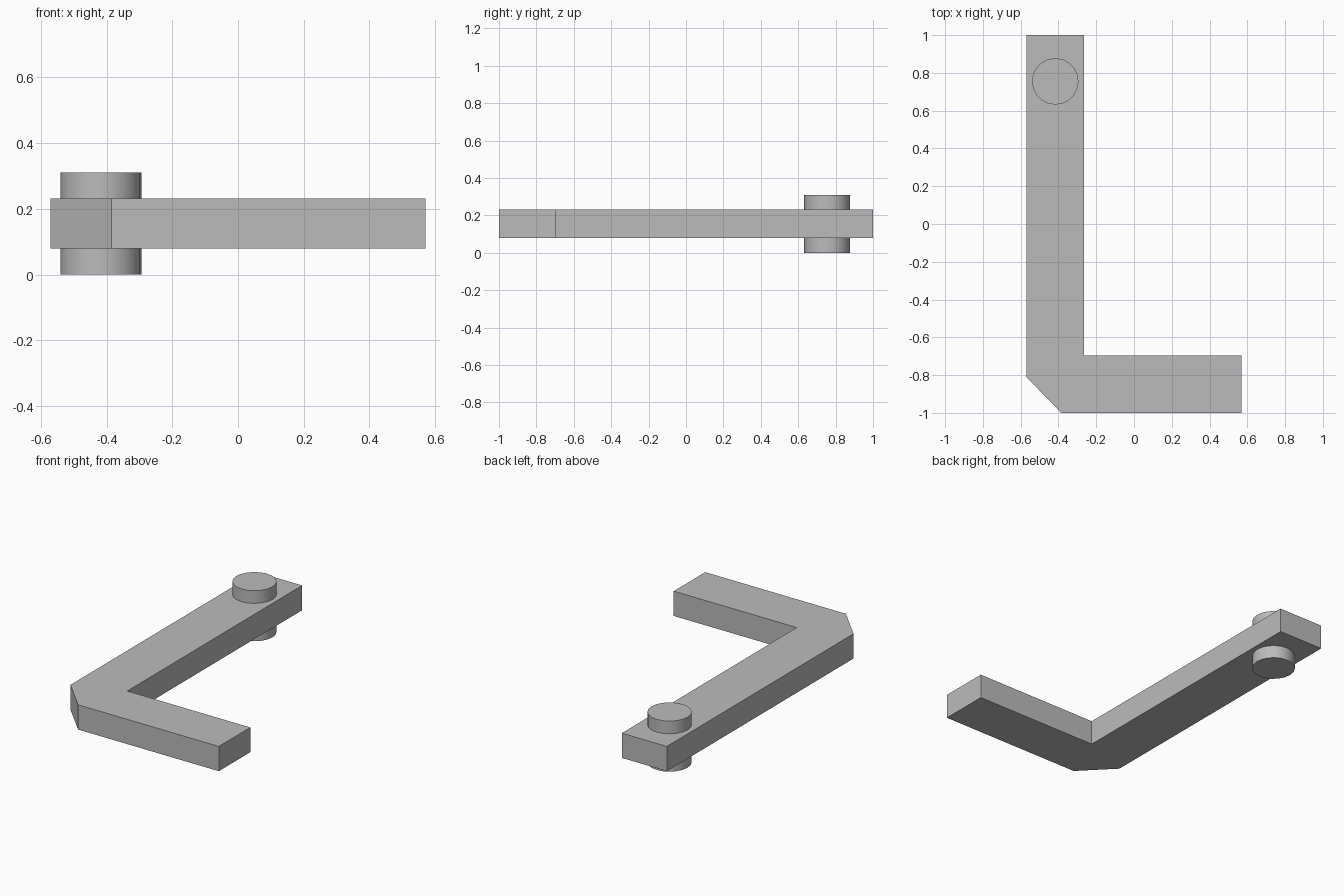
import bpy
import bmesh

cube = bpy.data.objects.get("Cube")
if cube:
    bpy.data.objects.remove(cube, do_unlink=True)

# Single plain grey
grey = bpy.data.materials.new("plain_grey")
grey.use_nodes = True
colour = (0.5, 0.5, 0.5, 1)
grey.diffuse_color = colour
grey.node_tree.nodes["Principled BSDF"].inputs["Base Color"].default_value = colour


def extruded_plate(name, outline, bottom, top):
    """Extrude a counter-clockwise outline between two heights."""
    bm = bmesh.new()
    face = bm.faces.new([bm.verts.new((x, y, bottom)) for x, y in outline])
    result = bmesh.ops.extrude_face_region(bm, geom=[face])
    moved = [v for v in result["geom"] if isinstance(v, bmesh.types.BMVert)]
    bmesh.ops.translate(bm, verts=moved, vec=(0, 0, top - bottom))
    bmesh.ops.recalc_face_normals(bm, faces=bm.faces)
    mesh = bpy.data.meshes.new(name)
    bm.to_mesh(mesh)
    bm.free()
    mesh.materials.append(grey)
    obj = bpy.data.objects.new(name, mesh)
    bpy.context.collection.objects.link(obj)
    return obj


# L-shaped arm with a chamfered outer corner
extruded_plate("bent_arm", [
    (-0.57, 1), (-0.57, -0.81), (-0.385, -1),
    (0.57, -1), (0.57, -0.695), (-0.265, -0.695), (-0.265, 1),
], 0.08, 0.232)

# Round pivot pin passing through the end of the long leg
bpy.ops.mesh.primitive_cylinder_add(
    vertices=20, radius=0.123, depth=0.31, location=(-0.417, 0.755, 0.155))
pin = bpy.context.object
pin.name = "pivot_pin"
pin.data.materials.append(grey)
bpy.ops.object.shade_smooth_by_angle()
